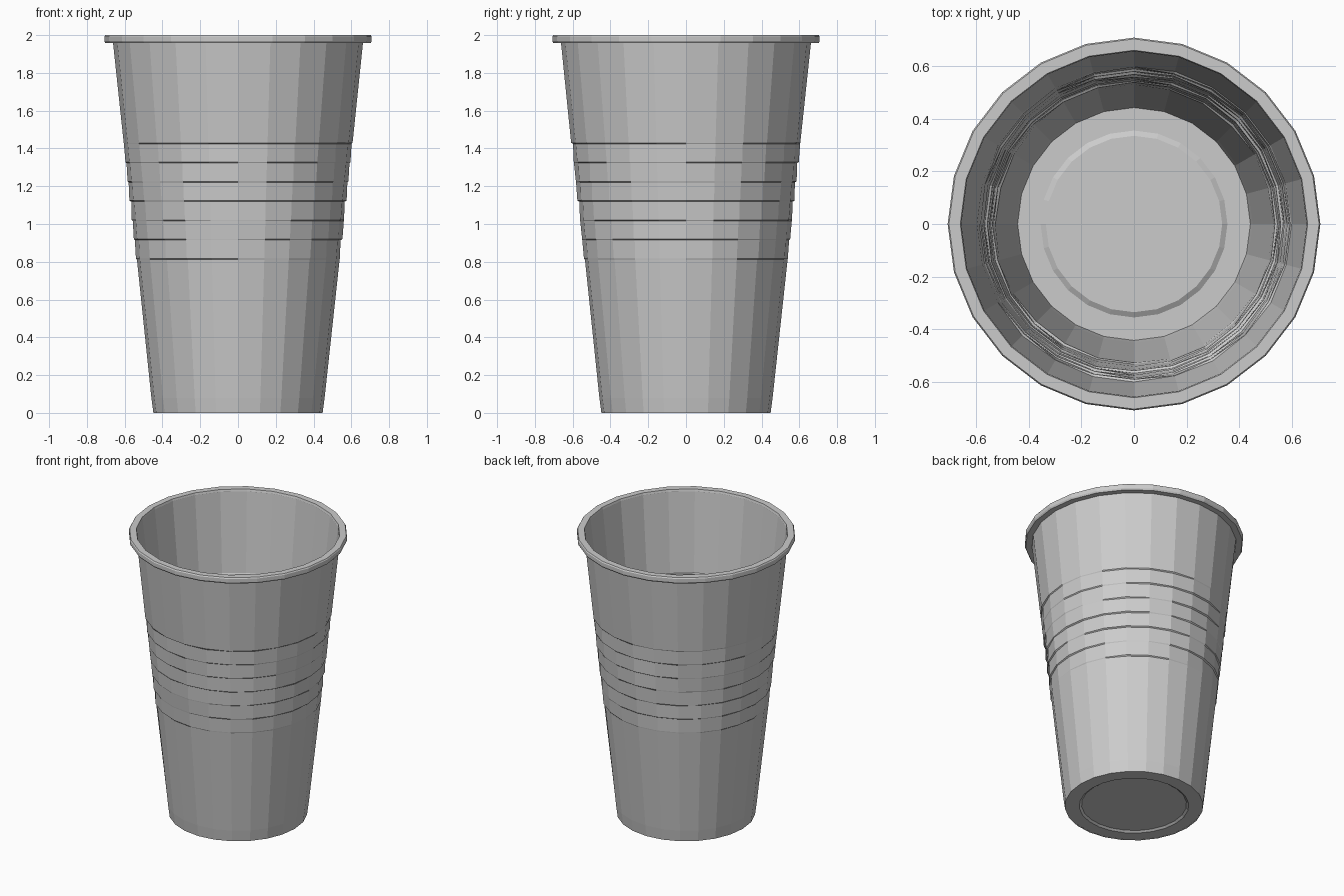
import bpy
import bmesh
import math
import random

random.seed(4)
SIDES = 24

cube = bpy.data.objects.get("Cube")
if cube:
    bpy.data.objects.remove(cube)

grey = bpy.data.materials.new("light grey plastic")
grey.use_nodes = True
colour = (0.6, 0.6, 0.6, 1)
grey.diffuse_color = colour
grey.node_tree.nodes["Principled BSDF"].inputs["Base Color"].default_value = colour


def wall_radius(z):
    return 0.45 + 0.108 * z


def lathe(name, profile, closed):
    """Spin (z, radii) rings; closed joins last ring to first, else both ends are capped."""
    bm = bmesh.new()
    rings = []
    for z, radii in profile:
        if not isinstance(radii, list):
            radii = [radii] * SIDES
        rings.append([bm.verts.new((r * math.cos(math.tau * i / SIDES),
                                    r * math.sin(math.tau * i / SIDES), z))
                      for i, r in enumerate(radii)])
    pairs = list(zip(rings, rings[1:]))
    if closed:
        pairs.append((rings[-1], rings[0]))
    else:
        bm.faces.new(rings[0])
        bm.faces.new(rings[-1])
    for a, b in pairs:
        for i in range(SIDES):
            j = (i + 1) % SIDES
            bm.faces.new((a[i], a[j], b[j], b[i]))
    bmesh.ops.recalc_face_normals(bm, faces=bm.faces)
    mesh = bpy.data.meshes.new(name)
    bm.to_mesh(mesh)
    bm.free()
    mesh.materials.append(grey)
    obj = bpy.data.objects.new(name, mesh)
    bpy.context.collection.objects.link(obj)
    return obj


# Tapered wall with broken, slightly overhanging grip ledges
outer = [(0, 0.448), (0.08, wall_radius(0.08))]
for step in range(7):
    z = 0.815 + 0.102 * step
    ledge = [random.choice((0, 0.003, 0.006)) for _ in range(SIDES)]
    outer.append((z - 0.003, [wall_radius(z) - d for d in ledge]))
    outer.append((z + 0.003, [wall_radius(z) + 0.5 * d + 0.001 for d in ledge]))
outer.append((1.985, wall_radius(1.985)))


def inset(radii, amount=0.008):
    if isinstance(radii, list):
        return [r - amount for r in radii]
    return radii - amount


inner = [(z, inset(r)) for z, r in reversed(outer)]
lathe("cup_wall", outer + inner, True)

# Flat rolled lip around the mouth
lathe("rim", [(1.957, 0.663), (1.957, 0.702), (1.968, 0.708), (1.992, 0.708),
              (2.0, 0.703), (2.0, 0.66), (1.985, 0.656)], True)

# Floor with a shallow raised centre, hollowed underneath
lathe("base", [(0.012, 0.34), (0.001, 0.355), (0.001, 0.444),
               (0.016, 0.444), (0.016, 0.355), (0.028, 0.335)], False)
